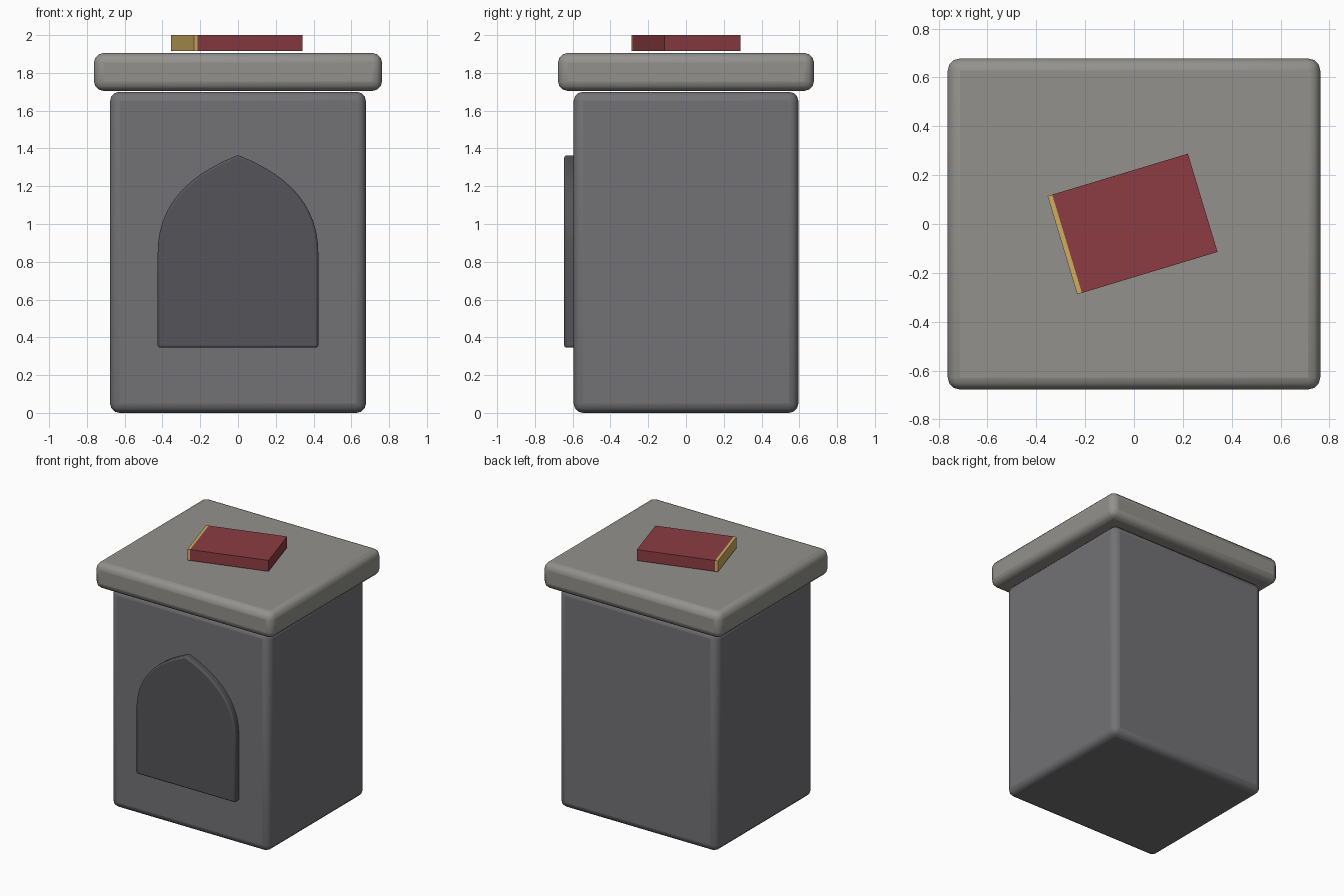
import bpy, bmesh
from math import radians
from mathutils import Vector, Matrix

if "Cube" in bpy.data.objects:
    bpy.data.objects.remove(bpy.data.objects["Cube"])


def material(name, rgb):
    m = bpy.data.materials.new(name)
    m.diffuse_color = (*rgb, 1)
    m.use_nodes = True
    m.node_tree.nodes["Principled BSDF"].inputs["Base Color"].default_value = m.diffuse_color
    return m


stone = material("stone", (0.17, 0.17, 0.18))
dark_stone = material("dark_stone", (0.09, 0.09, 0.10))
pale_stone = material("pale_stone", (0.29, 0.285, 0.265))
red_cover = material("red_cover", (0.26, 0.045, 0.055))
gold = material("gold", (0.62, 0.42, 0.12))


def finish(name, bm, mat, bevel=0, segments=3):
    bmesh.ops.recalc_face_normals(bm, faces=bm.faces)
    mesh = bpy.data.meshes.new(name)
    bm.to_mesh(mesh)
    bm.free()
    mesh.materials.append(mat)
    ob = bpy.data.objects.new(name, mesh)
    bpy.context.collection.objects.link(ob)
    if bevel:
        mod = ob.modifiers.new("bevel", "BEVEL")
        mod.width, mod.segments = bevel, segments
        mod.limit_method, mod.angle_limit = "ANGLE", radians(35)
        bpy.ops.object.select_all(action="DESELECT")
        ob.select_set(True)
        bpy.context.view_layer.objects.active = ob
        bpy.ops.object.shade_smooth_by_angle(angle=radians(35))
    return ob


def box(name, size, centre, mat, bevel=0, segments=3):
    bm = bmesh.new()
    bmesh.ops.create_cube(bm, size=1, matrix=Matrix.Translation(centre) @ Matrix.Diagonal((*size, 1)))
    return finish(name, bm, mat, bevel, segments)


# Pedestal block and overhanging top slab
box("pedestal_body", (1.355, 1.19, 1.70), (0, 0, 0.85), stone, 0.05)
box("top_slab", (1.525, 1.355, 0.20), (0, 0, 1.805), pale_stone, 0.05)

# Pointed-arch panel on the front
w, foot, spring, tip = 0.425, 0.345, 0.85, 1.365
a, b, c = Vector((w, spring)), Vector((w, 1.20)), Vector((0, tip))
arc = [a * (1 - t) ** 2 + b * 2 * t * (1 - t) + c * t * t for t in (i / 12 for i in range(13))]
half = [Vector((w, foot))] + arc
outline = half + [Vector((-p.x, p.y)) for p in reversed(half[:-1])]
bm = bmesh.new()
face = bm.faces.new([bm.verts.new((p.x, -0.645, p.y)) for p in outline])
ext = bmesh.ops.extrude_face_region(bm, geom=[face], use_keep_orig=True)
bmesh.ops.translate(bm, vec=(0, 0.08, 0), verts=[v for v in ext["geom"] if isinstance(v, bmesh.types.BMVert)])
finish("arch_panel", bm, dark_stone, 0.012, 2)

# Book with a gold edge, turned on the slab
turn = radians(16.8)
for name, width, x, mat in (("book_cover", 0.58, 0.01, red_cover), ("book_gold_edge", 0.02, -0.29, gold)):
    ob = box(name, (width, 0.42, 0.085), (x, 0, 0), mat)
    ob.location = (-0.006, 0, 1.9575)
    ob.rotation_euler.z = turn
